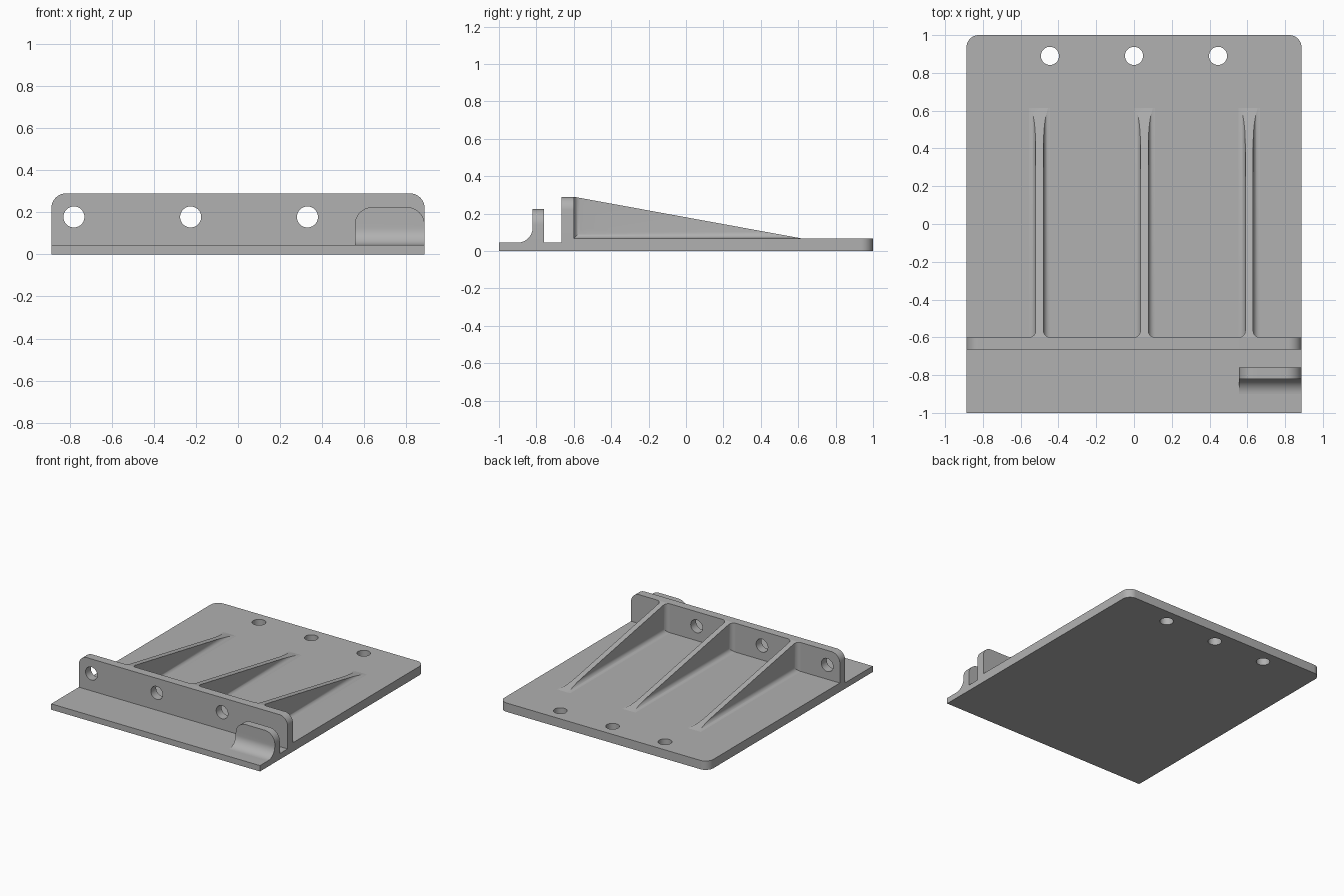
import bpy
import bmesh
from math import cos, sin, pi
from mathutils import Vector

if "Cube" in bpy.data.objects:
    bpy.data.objects.remove(bpy.data.objects["Cube"])

grey = bpy.data.materials.new("plain grey")
grey.use_nodes = True
GREY = (0.44, 0.44, 0.44, 1)
grey.diffuse_color = GREY
grey.node_tree.nodes["Principled BSDF"].inputs["Base Color"].default_value = GREY

# Main dimensions
W = 0.887
LIP, PLATE, TOP = 0.045, 0.068, 0.29
WALL_F, WALL_B = -0.665, -0.6
RIB_END = 0.615
RIB_HALF, FILLET = 0.021, 0.035


def arc(cx, cy, r, a0, a1, n=12):
    """Points on an arc, angles in quarter turns."""
    return [(cx + r * cos((a0 + (a1 - a0) * i / n) * pi / 2),
             cy + r * sin((a0 + (a1 - a0) * i / n) * pi / 2)) for i in range(n + 1)]


def round_top(x0, x1, y0, y1, r):
    """Rectangle whose two upper corners are rounded."""
    return [(x0, y0), (x1, y0)] + arc(x1 - r, y1 - r, r, 0, 1) + arc(x0 + r, y1 - r, r, 1, 2)


def prism(name, outline, axis, lo, hi):
    """Extrude a 2D outline along x, y or z."""
    place = {"x": lambda a, b, t: (t, a, b),
             "y": lambda a, b, t: (a, t, b),
             "z": lambda a, b, t: (a, b, t)}[axis]
    bm = bmesh.new()
    face = bm.faces.new([bm.verts.new(place(a, b, lo)) for a, b in outline])
    ext = bmesh.ops.extrude_face_region(bm, geom=[face])
    moved = [v for v in ext["geom"] if isinstance(v, bmesh.types.BMVert)]
    bmesh.ops.translate(bm, verts=moved, vec=Vector(place(0, 0, hi - lo)))
    bmesh.ops.recalc_face_normals(bm, faces=bm.faces)
    mesh = bpy.data.meshes.new(name)
    bm.to_mesh(mesh)
    bm.free()
    mesh.materials.append(grey)
    obj = bpy.data.objects.new(name, mesh)
    bpy.context.collection.objects.link(obj)
    return obj


def combine(obj, other, operation):
    """Apply a boolean and discard the second solid."""
    mod = obj.modifiers.new("combine", "BOOLEAN")
    mod.operation, mod.object, mod.solver = operation, other, "EXACT"
    bpy.context.view_layer.update()
    result = obj.evaluated_get(bpy.context.evaluated_depsgraph_get())
    mesh = bpy.data.meshes.new_from_object(result)
    obj.modifiers.clear()
    obj.data = mesh
    bpy.data.objects.remove(other)


def drill(obj, axis, centres, r, lo, hi):
    for a, b in centres:
        combine(obj, prism("drill", arc(a, b, r, 0, 4, 40)[:-1], axis, lo, hi), "DIFFERENCE")


# Base: thin front lip and thicker rear plate with bolt holes
lip = prism("front_lip", [(-W, -1), (W, -1), (W, WALL_F), (-W, WALL_F)], "z", 0, LIP)
plate = prism("base_plate", round_top(-W, W, WALL_F, 1, 0.065), "z", 0, PLATE)
drill(plate, "z", [(x, 0.89) for x in (-0.445, 0, 0.445)], 0.048, -0.1, 0.2)

# Upright wall with bolt holes
wall = prism("upright_wall", round_top(-W, W, LIP, TOP, 0.07), "y", WALL_F, WALL_B)
drill(wall, "y", [(x, 0.178) for x in (-0.78, -0.225, 0.33)], 0.05, -0.8, -0.5)

# Small front tab with a curved foot
tab = prism("front_tab", round_top(0.555, W, LIP - 0.01, 0.225, 0.085), "y", -0.82, -0.76)
R = 0.08
foot_outline = arc(-0.82 - R, LIP + R, R, -1, 0) + [(-0.8, LIP + R), (-0.8, LIP - 0.01),
                                                     (-0.82 - R, LIP - 0.01)]
foot = prism("tab_foot", foot_outline, "x", 0.555, W)
combine(tab, foot, "UNION")


def flared(base, top):
    """Upright strip that flares out to both sides at its base."""
    k = RIB_HALF + FILLET
    right = arc(k, base + FILLET, FILLET, -1, -2)
    left = [(-a, b) for a, b in reversed(right)]
    low = base - 0.01
    return [(-k, low), (k, low)] + right + [(RIB_HALF, top), (-RIB_HALF, top)] + left


# Sloping ribs, flared where they meet the plate and the wall
ribs = []
slope = (TOP - PLATE) / (RIB_END - WALL_B)
for label, x in (("right", -0.5), ("middle", 0.055), ("left", 0.61)):
    rib = prism(label + "_rib", [(x + a, b) for a, b in flared(PLATE, 0.4)],
                "y", WALL_B - 0.01, 0.7)
    flare = prism("flare", [(x + a, b) for a, b in flared(WALL_B, -0.4)], "z", 0.055, 0.38)
    combine(rib, flare, "UNION")
    low = PLATE - 0.008
    wedge = prism("wedge", [(WALL_B, low), (RIB_END + 0.008 / slope, low), (WALL_B, TOP)],
                  "x", x - 0.2, x + 0.2)
    combine(rib, wedge, "INTERSECT")
    ribs.append(rib)

# Smooth the rounded surfaces and keep the edges crisp
bpy.ops.object.select_all(action="DESELECT")
for obj in [lip, plate, wall, tab] + ribs:
    obj.select_set(True)
    bpy.context.view_layer.objects.active = obj
bpy.ops.object.shade_smooth_by_angle(angle=0.5)
